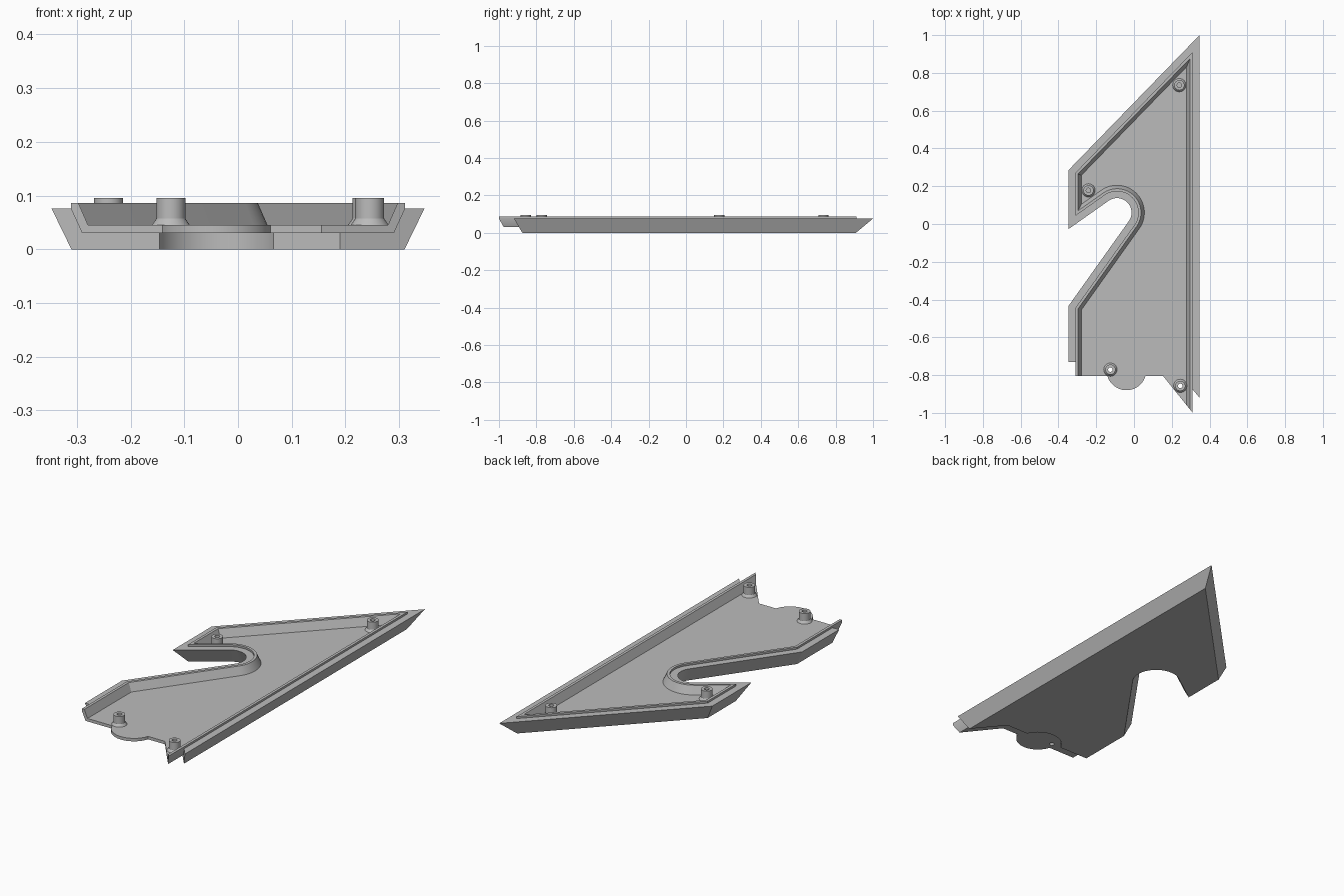
import bpy, bmesh
from math import sin, cos, asin, pi, radians
from mathutils import Vector

cube = bpy.data.objects.get("Cube")
if cube:
    bpy.data.objects.remove(cube, do_unlink=True)

grey = bpy.data.materials.new("plain_grey")
grey.use_nodes = True
colour = (0.5, 0.5, 0.5, 1)
grey.diffuse_color = colour
grey.node_tree.nodes["Principled BSDF"].inputs["Base Color"].default_value = colour

HALF = 0.347  # half width of the rim


def arc(cx, cy, r, a0, a1, n):
    return [Vector((cx + r * cos(a0 + (a1 - a0) * i / n),
                    cy + r * sin(a0 + (a1 - a0) * i / n))) for i in range(n + 1)]


# Rim outline: right side, pointed tip, left side, rounded slot, left side
rim = [Vector(p) for p in ((HALF, -0.92), (HALF, 1), (-HALF, 0.285), (-HALF, -0.027))]
rim += arc(-0.09, 0.06, 0.077, radians(125), radians(-36), 24)
rim += [Vector((-HALF, -0.434)), Vector((-HALF, -0.73))]


def inset_rim(d, front_y, corner, tip_y):
    """Rim moved inward by d, with both ends trimmed to the front edge."""
    normals = []
    for a, b in zip(rim, rim[1:]):
        t = (b - a).normalized()
        normals.append(Vector((-t.y, t.x)))
    pts = [p + (m + n) * (d / (1 + m.dot(n)))
           for p, m, n in zip(rim[1:-1], normals, normals[1:])]
    slope = (corner[1] - tip_y) / (HALF - corner[0])
    return [Vector((HALF - d, tip_y + slope * d))] + pts + [Vector((d - HALF, front_y))]


def finish(name, bm):
    bmesh.ops.recalc_face_normals(bm, faces=bm.faces)
    mesh = bpy.data.meshes.new(name)
    bm.to_mesh(mesh)
    bm.free()
    mesh.materials.append(grey)
    ob = bpy.data.objects.new(name, mesh)
    bpy.context.collection.objects.link(ob)
    return ob


def smooth(ob):
    bpy.ops.object.select_all(action='DESELECT')
    ob.select_set(True)
    bpy.context.view_layer.objects.active = ob
    bpy.ops.object.shade_smooth_by_angle(angle=radians(25))


def tray(name, profile, front_y, corner, tip_y, curve):
    """Tray with a wall of the given (inset, height) profile and an open front."""
    bm = bmesh.new()
    rings = [[bm.verts.new((p.x, p.y, z)) for p in inset_rim(d, front_y, corner, tip_y)]
             for d, z in profile]
    path = curve + [Vector(corner)]
    low, high = ([bm.verts.new((p.x, p.y, z)) for p in path]
                 for z in (profile[0][1], profile[-1][1]))
    # Wall
    for a, b in zip(rings, rings[1:]):
        for i in range(len(a) - 1):
            bm.faces.new((a[i], a[i + 1], b[i + 1], b[i]))
    # Wall ends
    bm.faces.new([r[0] for r in rings])
    bm.faces.new([r[-1] for r in rings])
    # Underside, floor and front edge
    bm.faces.new(rings[0] + low)
    bm.faces.new(rings[-1] + high)
    a = [rings[0][-1]] + low + [rings[0][0]]
    b = [rings[-1][-1]] + high + [rings[-1][0]]
    for i in range(len(a) - 1):
        bm.faces.new((a[i], a[i + 1], b[i + 1], b[i]))
    return finish(name, bm)


# Outer tray with a round notch in its front edge
TAB = (-0.04, -0.775)
a = asin((-0.73 - TAB[1]) / 0.115)
outer = tray("outer_tray", [(0.037, 0), (0, 0.076), (0.036, 0.076), (0.057, 0.03)],
             -0.73, (0.19, -0.73), -0.92, arc(*TAB, 0.115, pi - a, a, 20))

# Inner tray with raised lip and a round tab
a = asin((-0.806 - TAB[1]) / 0.105)
inner = tray("inner_tray", [(0.057, 0.03), (0.036, 0.076), (0.036, 0.086),
                            (0.05, 0.086), (0.068, 0.045)],
             -0.806, (0.155, -0.806), -1.045, arc(*TAB, 0.105, pi - a, 2 * pi + a, 24))


def revolve(name, profile, x, y, n=32):
    bm = bmesh.new()
    rings = [[bm.verts.new((x + r * cos(2 * pi * i / n), y + r * sin(2 * pi * i / n), z))
              for i in range(n)] for r, z in profile]
    for a, b in zip(rings, rings[1:] + rings[:1]):
        for i in range(n):
            j = (i + 1) % n
            bm.faces.new((a[i], a[j], b[j], b[i]))
    return finish(name, bm)


# Screw bosses with flared feet; the front two are drilled through the floor
HOLE = 0.012
bosses = {"tip_boss": (0.24, 0.735, False), "slot_boss": (-0.241, 0.178, False),
          "tab_boss": (-0.125, -0.771, True), "corner_boss": (0.245, -0.857, True)}
for name, (x, y, drilled) in bosses.items():
    smooth(revolve(name, [(HOLE, 0.044), (0.036, 0.044), (0.027, 0.057),
                          (0.027, 0.095), (HOLE, 0.095)], x, y))
    if drilled:
        bm = bmesh.new()
        bmesh.ops.create_cone(bm, cap_ends=True, segments=32, radius1=HOLE,
                              radius2=HOLE, depth=0.05)
        bmesh.ops.translate(bm, verts=bm.verts, vec=(x, y, 0.035))
        drill = finish("drill_helper", bm)
        drill.hide_render = True
        bpy.context.view_layer.objects.active = inner
        cut = inner.modifiers.new("hole", 'BOOLEAN')
        cut.operation, cut.solver, cut.object = 'DIFFERENCE', 'EXACT', drill
        bpy.ops.object.modifier_apply(modifier=cut.name)
        bpy.data.objects.remove(drill, do_unlink=True)

smooth(outer)
smooth(inner)
